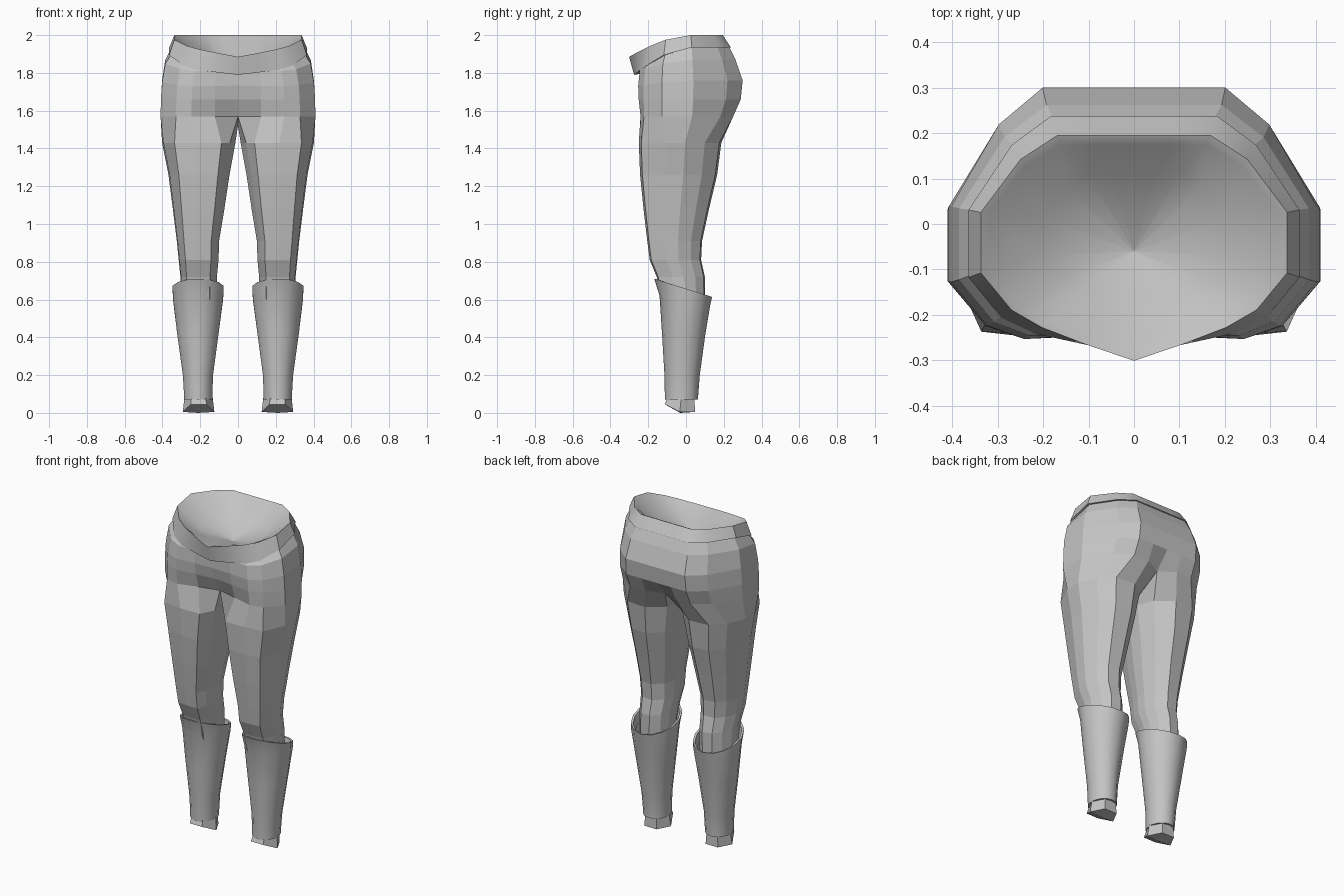
import bpy
import math

cube = bpy.data.objects.get("Cube")
if cube:
    bpy.data.objects.remove(cube, do_unlink=True)

grey = bpy.data.materials.new("plain_grey")
grey.use_nodes = True
GREY = (0.55, 0.55, 0.55, 1)
grey.diffuse_color = GREY
grey.node_tree.nodes["Principled BSDF"].inputs["Base Color"].default_value = GREY

# Half outline of the hips, front centre round the side to back centre
HIP = [(0, -1), (.3, -1), (.6, -1), (.8, -.88), (1, -.5),
       (1, .13), (.74, .73), (.5, 1), (.25, 1), (0, 1)]
# Closed outline of a leg, matching the hip points plus two on the inner thigh
LEG = [(-.85, -.6), (-.62, -1), (.05, -1), (.66, -.94), (.96, -.35),
       (1, .12), (.75, .6), (.35, .95), (-.3, 1), (-.8, .65), (-1, .2), (-1, -.2)]


def hip_ring(z, width, front, back, nose, dip):
    """Half ring whose front centre is pushed by nose and lowered by dip."""
    ring = []
    for i, (u, v) in enumerate(HIP):
        push = 1 + (nose - 1) * (1, .6, .15)[i] if i < 3 else 1
        y = v * (front * push if v < 0 else back)
        t = max(0, -y / (front * max(nose, 1)))
        ring.append((u * width, y, z - dip * t ** 1.5))
    return ring


def box_ring(outline, z, x0, x1, y0, y1, tilt=0):
    """Outline fitted to a rectangle; tilt lowers the back and lifts the front."""
    return [((x0 + x1) / 2 + u * (x1 - x0) / 2,
             (y0 + y1) / 2 + v * (y1 - y0) / 2, z - tilt * v) for u, v in outline]


def circle(sides, turn=0):
    step = math.tau / sides
    return [(math.sin((i + turn) * step), -math.cos((i + turn) * step))
            for i in range(sides)]


def bridge(verts, faces, top, bottom, closed):
    """Add two rings' faces, given as index lists from top to bottom."""
    n = len(top)
    for i in range(n if closed else n - 1):
        j = (i + 1) % n
        faces.append((top[i], bottom[i], bottom[j], top[j]))


def add_ring(verts, ring):
    start = len(verts)
    verts.extend(ring)
    return list(range(start, len(verts)))


def make(name, verts, faces, smooth=None):
    mesh = bpy.data.meshes.new(name)
    mesh.from_pydata(verts, [], faces)
    mesh.validate()
    mesh.materials.append(grey)
    obj = bpy.data.objects.new(name, mesh)
    bpy.context.collection.objects.link(obj)
    mirror = obj.modifiers.new("mirror", 'MIRROR')
    mirror.use_clip = True
    mirror.merge_threshold = .0005
    if smooth:
        bpy.ops.object.select_all(action='DESELECT')
        obj.select_set(True)
        bpy.context.view_layer.objects.active = obj
        bpy.ops.object.shade_smooth_by_angle(angle=math.radians(smooth))
    return obj


def loft(name, rings, closed=True, cap=False, smooth=None):
    verts, faces = [], []
    loops = [add_ring(verts, r) for r in rings]
    for a, b in zip(loops, loops[1:]):
        bridge(verts, faces, a, b, closed)
    if cap:
        faces.append(tuple(reversed(loops[-1])))
    return make(name, verts, faces, smooth)


# Trousers: hips split at the crotch into legs
verts, faces = [], []
hips = [hip_ring(*r) for r in (
    (1.945, .345, .215, .225, 1.1, .11),
    (1.87, .385, .245, .262, 1, .06),
    (1.76, .402, .255, .3, .95, .03),
    (1.66, .408, .255, .29, .88, 0),
    (1.57, .41, .252, .25, .7, 0))]
hips[-1][-1] = (0, .2, 1.56)
loops = [add_ring(verts, r) for r in hips]
for a, b in zip(loops, loops[1:]):
    bridge(verts, faces, a, b, False)
fork = loops[-1] + add_ring(verts, [(0, .1, 1.52), (0, -.06, 1.52)])
for spec in ((1.43, .014, .402, -.25, .187),
             (1.26, .045, .368, -.243, .165),
             (1.08, .072, .345, -.225, .122),
             (.91, .1, .324, -.205, .085),
             (.81, .103, .314, -.192, .08),
             (.72, .112, .305, -.155, .1),
             (.58, .115, .305, -.12, .1)):
    lower = add_ring(verts, box_ring(LEG, *spec))
    bridge(verts, faces, fork, lower, True)
    fork = lower
make("trousers", verts, faces)

# Waistband with the shallow hollow inside it
loft("waistband", [
    [(0, -.06, 1.83)] * len(HIP),
    hip_ring(1.9, .2, .14, .11, 1.2, .04),
    hip_ring(1.99, .32, .208, .175, 1.28, .11),
    hip_ring(2.0, .337, .215, .195, 1.4, .115),
    hip_ring(1.935, .364, .235, .238, 1.17, .145),
    hip_ring(1.935, .34, .215, .22, 1.12, .14)], closed=False, smooth=35)

# Flared shin guards with a sloping top rim
ROUND = circle(14)
loft("shin_guards", [box_ring(ROUND, *r) for r in (
    (.6, .095, .325, -.14, .115, .04),
    (.66, .085, .337, -.157, .128, .048),
    (.662, .072, .35, -.168, .138, .048),
    (.6, .076, .347, -.14, .13, .02),
    (.42, .1, .325, -.127, .103),
    (.2, .13, .294, -.114, .073),
    (.085, .134, .287, -.112, .064),
    (.07, .134, .287, -.112, .064),
    (.07, .145, .276, -.1, .052))], smooth=40)

# Faceted ankle stubs, sloping up under the front
STUB = circle(6, .5)
ankle = box_ring(STUB, .09, .135, .283, -.105, .055)
sole = [(x, y, z + .04 * (y < -.08))
        for x, y, z in box_ring(STUB, .005, .125, .292, -.125, .06)]
center = [(.21, -.03, 0)] * len(STUB)
loft("ankle_stubs", [ankle, sole, center])
